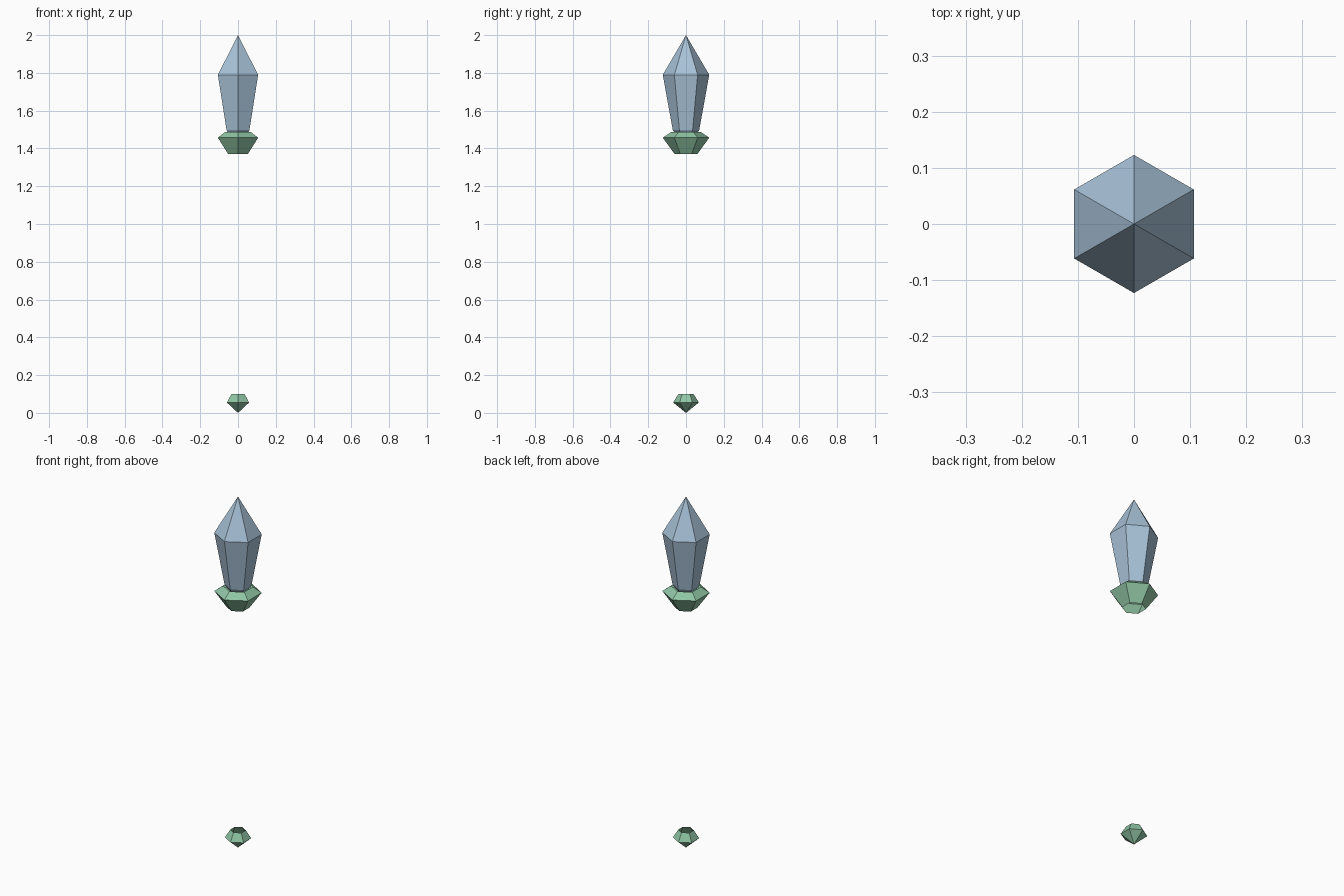
import bpy, bmesh, math

if "Cube" in bpy.data.objects:
    bpy.data.objects.remove(bpy.data.objects["Cube"])

def material(name, rgb):
    m = bpy.data.materials.new(name)
    m.diffuse_color = (*rgb, 1.0)
    m.use_nodes = True
    m.node_tree.nodes["Principled BSDF"].inputs["Base Color"].default_value = m.diffuse_color
    return m

pale_blue = material("pale blue crystal", (0.39, 0.54, 0.68))
soft_green = material("soft green", (0.28, 0.56, 0.37))

def hex_shell(name, profile, mat, cap_bottom=False):
    """Six-sided lathe of (radius, z) points from bottom to top; radius 0 is a tip."""
    bm = bmesh.new()
    rings = []
    for r, z in profile:
        if r == 0:
            rings.append([bm.verts.new((0, 0, z))] * 6)
        else:
            angles = [math.radians(90 + 60 * i) for i in range(6)]
            rings.append([bm.verts.new((r * math.cos(a), r * math.sin(a), z)) for a in angles])
    for low, high in zip(rings, rings[1:]):
        for i in range(6):
            j = (i + 1) % 6
            corners = [low[i], low[j], high[j], high[i]]
            bm.faces.new(list(dict.fromkeys(corners)))
    if cap_bottom:
        bm.faces.new(rings[0][::-1])
    mesh = bpy.data.meshes.new(name)
    bm.to_mesh(mesh)
    bm.free()
    mesh.materials.append(mat)
    obj = bpy.data.objects.new(name, mesh)
    bpy.context.collection.objects.link(obj)
    return obj

# Pointed crystal with a short bevelled base seated in the collar
hex_shell("crystal", [(0.055, 1.475), (0.07, 1.497), (0.123, 1.79), (0, 2.0)],
          pale_blue, cap_bottom=True)

# Open collar holding the crystal
hex_shell("collar", [(0.06, 1.37), (0.123, 1.457), (0.077, 1.488)], soft_green)

# Open-topped pommel ending in a point
hex_shell("pommel", [(0, 0.0), (0.068, 0.055), (0.04, 0.10)], soft_green)
